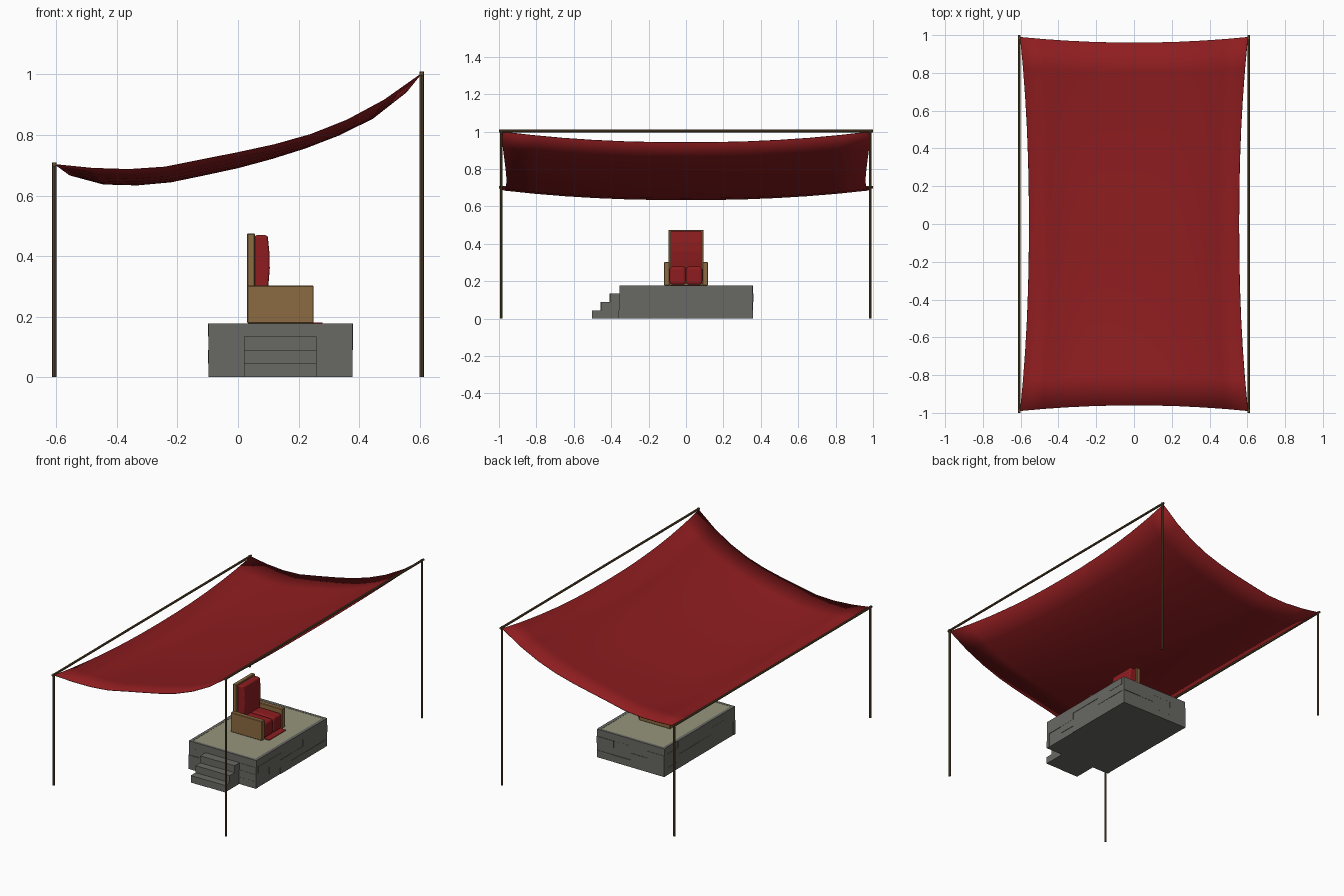
import bpy, bmesh, math, random
from mathutils import Vector

if "Cube" in bpy.data.objects:
    bpy.data.objects.remove(bpy.data.objects["Cube"])

random.seed(4)


def material(name, rgb):
    m = bpy.data.materials.new(name)
    m.diffuse_color = (*rgb, 1)
    m.use_nodes = True
    m.node_tree.nodes["Principled BSDF"].inputs["Base Color"].default_value = m.diffuse_color
    return m


RED = material("red_cloth", (0.27, 0.012, 0.014))
WOOD = material("wood", (0.26, 0.145, 0.055))
POLE = material("dark_wood", (0.12, 0.075, 0.03))
STONE = material("stone", (0.14, 0.14, 0.125))
FLOOR = material("floor_slab", (0.31, 0.30, 0.20))


def finish(name, bm, mat, bevel=0, segments=2):
    bmesh.ops.recalc_face_normals(bm, faces=bm.faces)
    me = bpy.data.meshes.new(name)
    bm.to_mesh(me)
    bm.free()
    me.materials.append(mat)
    ob = bpy.data.objects.new(name, me)
    bpy.context.collection.objects.link(ob)
    if bevel:
        b = ob.modifiers.new("bevel", 'BEVEL')
        b.width, b.segments = bevel, segments
    return ob


def add_box(bm, x0, x1, y0, y1, z0, z1):
    vs = bmesh.ops.create_cube(bm, size=1)["verts"]
    for v in vs:
        v.co = Vector((x0 if v.co.x < 0 else x1,
                       y0 if v.co.y < 0 else y1,
                       z0 if v.co.z < 0 else z1))


def box(name, dims, mat, bevel=0, segments=2):
    bm = bmesh.new()
    add_box(bm, *dims)
    return finish(name, bm, mat, bevel, segments)


def rod(name, a, b, r=0.007):
    a, b = Vector(a), Vector(b)
    bm = bmesh.new()
    bmesh.ops.create_cone(bm, cap_ends=True, segments=8, radius1=r, radius2=r,
                          depth=(b - a).length)
    rot = (b - a).to_track_quat('Z', 'Y')
    for v in bm.verts:
        v.co = rot @ v.co + (a + b) / 2
    return finish(name, bm, POLE)


# canopy frame: four posts and two rails
for side, sx, h in (("low", -0.607, 0.703), ("high", 0.607, 1.003)):
    for end, y in (("front", -0.988), ("back", 0.985)):
        rod(f"{side}_{end}_post", (sx, y, 0), (sx, y, h + 0.007))
    rod(f"{side}_rail", (sx, -1, h), (sx, 1, h))

# sagging canopy: heights along x at the two ends and along the middle
end_z = [0.702, 0.690, 0.686, 0.694, 0.718, 0.742, 0.768, 0.802, 0.850, 0.915, 1.0]
mid_z = [0.668, 0.638, 0.635, 0.645, 0.668, 0.692, 0.722, 0.757, 0.800, 0.855, 0.942]
NX, NY = len(end_z) - 1, 12
bm = bmesh.new()
rows = []
for j in range(NY + 1):
    v = 2 * j / NY - 1
    sag = 1 - abs(v) ** 2.2
    row = []
    for i in range(NX + 1):
        u = 2 * i / NX - 1
        x = u * (0.603 - 0.047 * sag)
        y = v * (0.99 - 0.03 * (1 - u * u))
        z = end_z[i] + (mid_z[i] - end_z[i]) * sag
        row.append(bm.verts.new((x, y, z)))
    rows.append(row)
for r0, r1 in zip(rows, rows[1:]):
    for i in range(NX):
        bm.faces.new((r0[i], r0[i + 1], r1[i + 1], r1[i]))
canopy = finish("canopy_cloth", bm, RED)
for p in canopy.data.polygons:
    p.use_smooth = True
s = canopy.modifiers.new("thickness", 'SOLIDIFY')
s.thickness, s.offset = 0.003, 0

# stone platform: core plus four courses of slightly uneven blocks
X0, X1, Y0, Y1, H = -0.10, 0.38, -0.36, 0.36, 0.178
C = H / 4
D = 0.022


def spans(lo, hi, step, shift):
    cuts = [lo] + ([lo + step / 2] if shift else [])
    while cuts[-1] + step < hi - 0.001:
        cuts.append(cuts[-1] + step)
    cuts.append(hi)
    return zip(cuts, cuts[1:])


box("platform_core", (X0 + 0.015, X1 - 0.015, Y0 + 0.015, Y1 - 0.015, 0, H - 0.01), STONE)
bm = bmesh.new()
for k in range(4):
    z0, z1 = k * C, (k + 1) * C
    for a, b in spans(X0 + 0.002, X1 - 0.002, 0.238, k % 2 == 0):
        for y, d in ((Y0, 1), (Y1, -1)):
            o = y + d * random.uniform(0, 0.005)
            add_box(bm, a, b, min(o, y + d * D), max(o, y + d * D), z0, z1)
    for a, b in spans(Y0 + D, Y1 - D, 0.225, k % 2 == 1):
        for x, d in ((X0, 1), (X1, -1)):
            o = x + d * random.uniform(0, 0.005)
            add_box(bm, min(o, x + d * D), max(o, x + d * D), a, b, z0, z1)
finish("platform_blocks", bm, STONE)
box("platform_floor", (X0 + 0.02, X1 - 0.02, Y0 + 0.02, Y1 - 0.02, H - 0.02, H - 0.001), FLOOR)

# stairs at the front
for k in range(3):
    bm = bmesh.new()
    y = -0.504 + k * 0.047
    for a, b in spans(0.02, 0.26, 0.12, k % 2 == 1):
        add_box(bm, a, b, y + random.uniform(0, 0.004), Y0 + 0.01, k * C, (k + 1) * C)
    finish(f"stair_{k + 1}", bm, STONE)

# seat: wooden back, arms and base
box("seat_back", (0.03, 0.056, -0.094, 0.094, H, 0.475), WOOD, 0.003, 1)
for n, a, b in (("left", -0.117, -0.088), ("right", 0.088, 0.117)):
    box(f"{n}_arm", (0.03, 0.25, a, b, H, 0.302), WOOD, 0.003, 1)
box("seat_base", (0.05, 0.24, -0.09, 0.09, H, 0.20), WOOD)
box("foot_mat", (0.05, 0.28, -0.085, 0.085, H - 0.002, H + 0.003), RED)

# cushions: two on the seat, one bulging profile on the back
for n, a, b in (("left", -0.087, -0.001), ("right", 0.001, 0.087)):
    box(f"{n}_seat_cushion", (0.056, 0.249, a, b, H + 0.003, 0.278), RED, 0.014, 3)
profile = [(0.054, 0.26), (0.095, 0.26), (0.101, 0.31), (0.105, 0.36),
           (0.104, 0.41), (0.098, 0.469), (0.054, 0.469)]
bm = bmesh.new()
face = bm.faces.new([bm.verts.new((x, -0.084, z)) for x, z in profile])
ext = bmesh.ops.extrude_face_region(bm, geom=[face])["geom"]
bmesh.ops.translate(bm, vec=(0, 0.168, 0),
                    verts=[g for g in ext if isinstance(g, bmesh.types.BMVert)])
finish("back_cushion", bm, RED, 0.008, 3)
